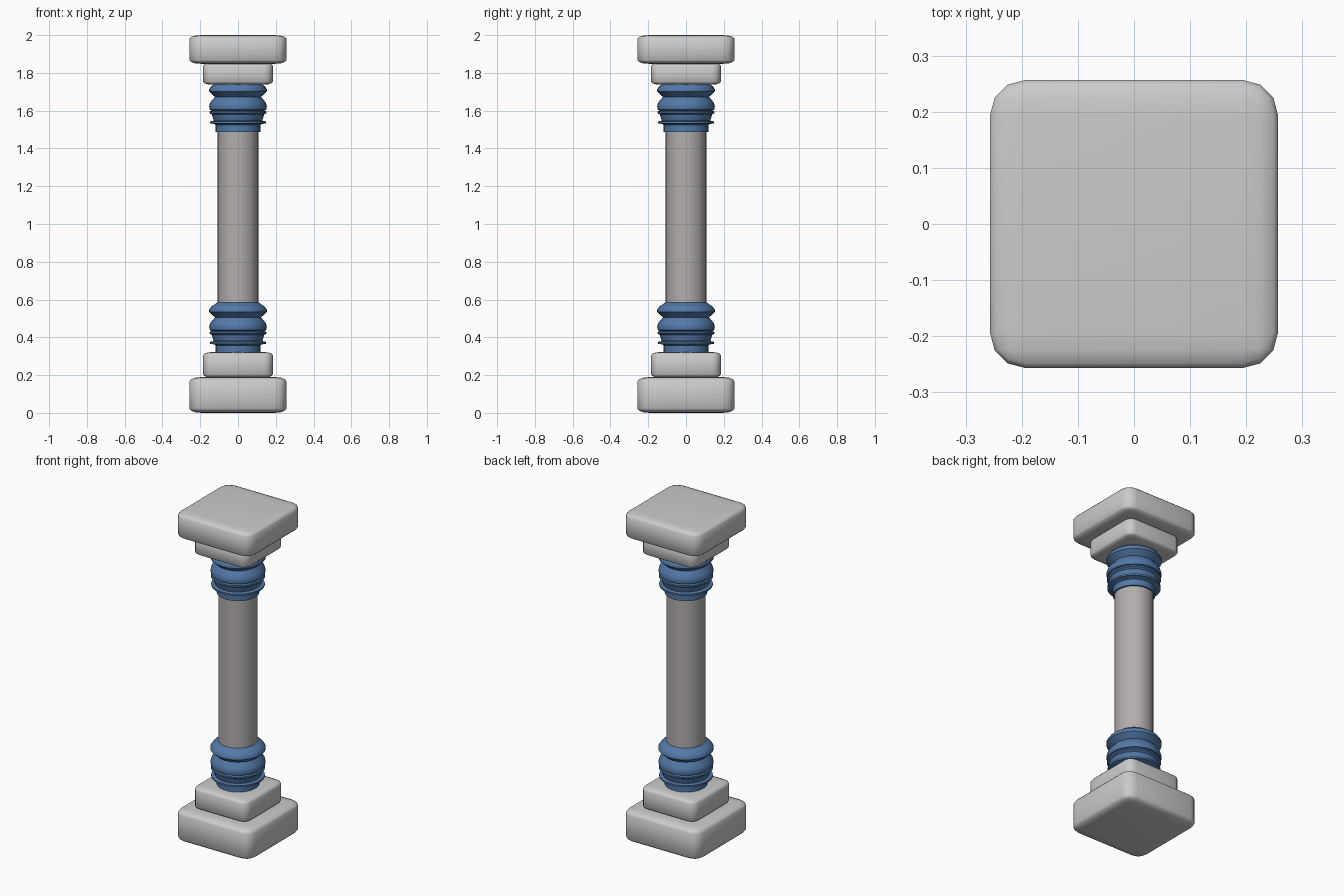
import bpy, bmesh
from math import cos, sin, tau, radians

if "Cube" in bpy.data.objects:
    bpy.data.objects.remove(bpy.data.objects["Cube"])


def material(name, rgb):
    m = bpy.data.materials.new(name)
    m.diffuse_color = (*rgb, 1)
    m.use_nodes = True
    m.node_tree.nodes["Principled BSDF"].inputs["Base Color"].default_value = m.diffuse_color
    return m


def finish(name, bm, mat=None, angle=40):
    bmesh.ops.recalc_face_normals(bm, faces=bm.faces)
    me = bpy.data.meshes.new(name)
    bm.to_mesh(me)
    bm.free()
    ob = bpy.data.objects.new(name, me)
    bpy.context.collection.objects.link(ob)
    if mat:
        me.materials.append(mat)
    bpy.ops.object.select_all(action='DESELECT')
    ob.select_set(True)
    bpy.context.view_layer.objects.active = ob
    bpy.ops.object.shade_smooth_by_angle(angle=radians(angle))
    return ob


# Rounded slab: a bevelled unit cube squashed to size, so the rounding squashes too
def slab(name, half, z0, z1):
    bm = bmesh.new()
    bmesh.ops.create_cube(bm, size=1)
    bmesh.ops.bevel(bm, geom=bm.edges[:], offset=0.125, segments=3,
                    profile=0.5, affect='EDGES')
    bmesh.ops.scale(bm, vec=(2 * half, 2 * half, z1 - z0), verts=bm.verts)
    bmesh.ops.translate(bm, vec=(0, 0, (z0 + z1) / 2), verts=bm.verts)
    return finish(name, bm, angle=60)


# Turned part: profile of (radius, height) revolved around z, with capped ends
def lathe(name, profile, z, sides, mat):
    bm = bmesh.new()
    rings = [[bm.verts.new((r * cos(tau * i / sides), r * sin(tau * i / sides), z + h))
              for i in range(sides)] for r, h in profile]
    for a, b in zip(rings, rings[1:]):
        for i in range(sides):
            j = (i + 1) % sides
            bm.faces.new((a[i], a[j], b[j], b[i]))
    bm.faces.new(rings[0])
    bm.faces.new(rings[-1])
    return finish(name, bm, mat)


blue = material("blue_trim", (0.085, 0.19, 0.39))
stone = material("warm_stone", (0.45, 0.42, 0.42))

# Base and capital blocks
slab("plinth", 0.257, 0.0, 0.19)
slab("plinth_step", 0.184, 0.187, 0.322)
slab("capital_step", 0.184, 1.738, 1.852)
slab("abacus", 0.257, 1.848, 2.0)

# Shaft
lathe("shaft", [(0.108, 0), (0.108, 1.23)], 0.30, 32, stone)

# Identical turned collars at the bottom and top of the shaft
collar = [(0.118, 0), (0.118, 0.038), (0.125, 0.042), (0.148, 0.046),
          (0.148, 0.056), (0.128, 0.060), (0.136, 0.082), (0.138, 0.092),
          (0.150, 0.100), (0.150, 0.109), (0.138, 0.113), (0.149, 0.118),
          (0.153, 0.135), (0.147, 0.156), (0.122, 0.186),
          (0.153, 0.214), (0.153, 0.226), (0.142, 0.242), (0.106, 0.267)]
for name, z in (("base_collar", 0.32), ("capital_collar", 1.487)):
    lathe(name, collar, z, 32, blue)
